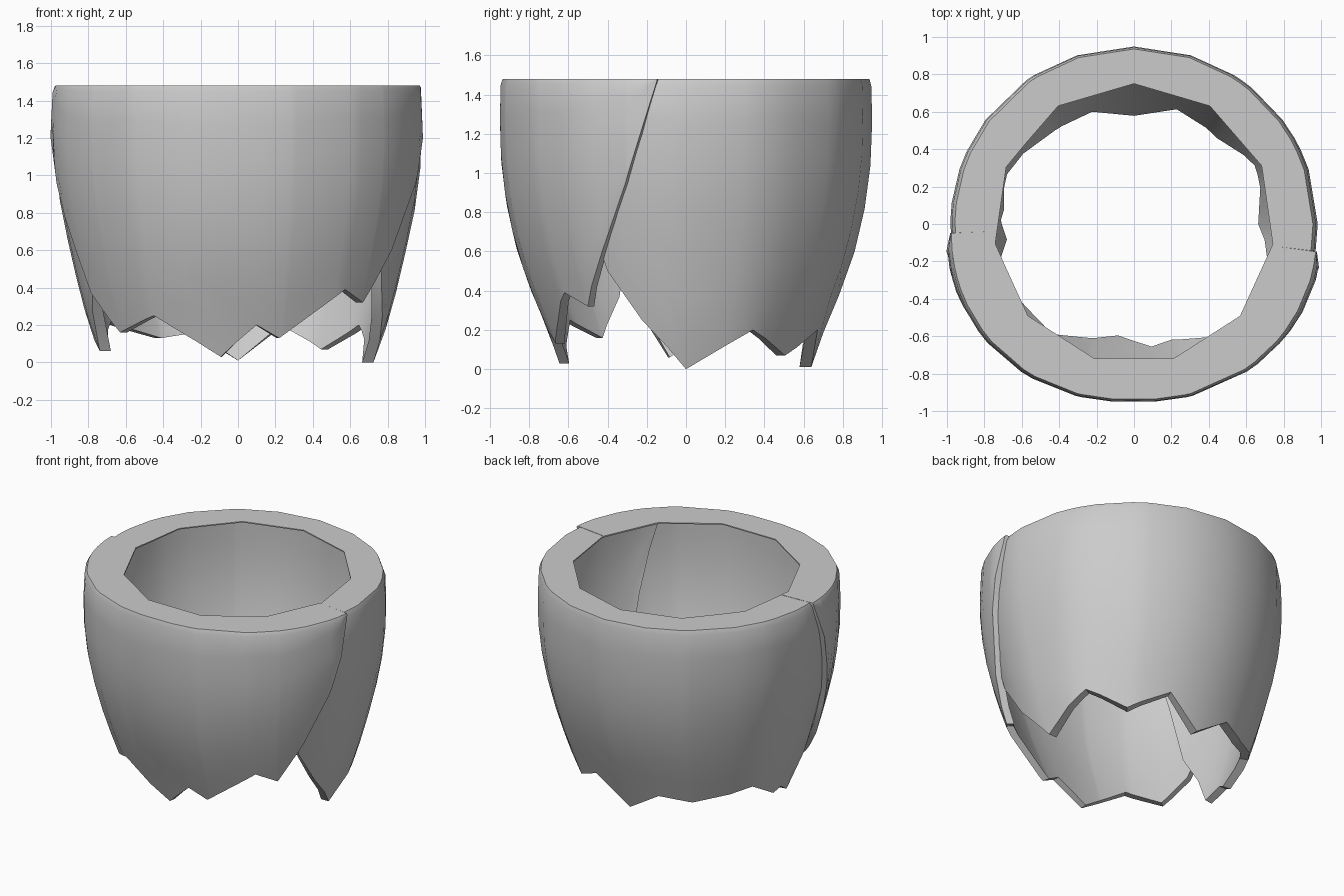
import bpy
from math import sin, cos, radians, pi

if "Cube" in bpy.data.objects:
    bpy.data.objects.remove(bpy.data.objects["Cube"])

# Shared outer profile: z, half-width in x, half-depth in y
OUTER = [(0, .735, .635), (.2, .81, .705), (.4, .865, .79), (.6, .912, .86),
         (.8, .957, .908), (1.0, .987, .938), (1.2, 1.0, .95), (1.45, .988, .945), (1.48, .97, .935)]

# Jagged lower outlines: angle in degrees from +y towards +x, height
FRONT = [(99, 1.47), (104, 1.2), (109, .95), (119, .6), (130, .32), (140, .39), (164, .13),
         (173, .2), (187, .03), (212, .25), (230, .16), (243, .37), (248, .6), (256, .95),
         (261, 1.2), (267, 1.47)]
BACK = [(-135, 1.46), (-118, .5), (-98, .06), (-88, .13), (-83, .1), (-66, .22), (-35, .13),
        (-18, .16), (0, .01), (18, .2), (40, .07), (61, .2), (90, 0), (108, .25), (119, .5), (135, 1.46)]


def lerp(table, k):
    """Piecewise linear lookup of all columns after the first."""
    if k <= table[0][0]:
        return table[0][1:]
    for a, b in zip(table, table[1:]):
        if k <= b[0]:
            f = (k - a[0]) / (b[0] - a[0])
            return tuple(p + (q - p) * f for p, q in zip(a[1:], b[1:]))
    return table[-1][1:]


def polygon(u, n=11):
    """Radius factor that turns the circle of the rim opening into an n-gon."""
    step = 2 * pi / n
    return cos(step / 2) / cos((radians(u) % step) - step / 2)


def panel(name, hem, top, sx, corner, thick):
    # Columns at each hem corner plus regular divisions
    cols = [h[0] for h in hem]
    extra = [18 * i for i in range(-10, 21)] + [360 / 11 * i for i in range(-6, 12)]
    for u in extra:
        if hem[0][0] < u < hem[-1][0] and all(abs(u - c) > .8 for c in cols):
            cols.append(u)
    cols.sort()
    steps = [0, .12, .25, .4, .55, .7, .85, .975, 1]
    verts, faces = [], []
    for u in cols:
        low = lerp(hem, u)[0]
        s, c = sin(radians(u)), cos(radians(u))
        grow = 1 + corner * abs(sin(2 * radians(u)))

        def wall(v, inset):
            z = low + (top - low) * v
            rx, ry = lerp(OUTER, z)
            return ((rx * sx * grow - inset) * s, (ry * grow - inset) * c, z)

        # Outside, flat rim turned inward, then the thin inside wall
        verts += [wall(v, 0) for v in steps]
        g = .75 * polygon(u)
        verts += [(g * s, g * c, top), (g * s, g * c, top - .008)]
        verts += [wall(v, thick) for v in reversed(steps[:-1])]
    n = len(verts) // len(cols)
    for i in range(len(cols) - 1):
        for j in range(n):
            k = (j + 1) % n
            faces.append((i * n + j, i * n + k, (i + 1) * n + k, (i + 1) * n + j))
    # End caps
    faces.append(tuple(reversed(range(n))))
    faces.append(tuple(range((len(cols) - 1) * n, len(cols) * n)))
    me = bpy.data.meshes.new(name)
    me.from_pydata(verts, [], faces)
    me.update()
    ob = bpy.data.objects.new(name, me)
    bpy.context.collection.objects.link(ob)
    # Consistent normals, then smooth shading with sharp rims
    bpy.ops.object.select_all(action='DESELECT')
    ob.select_set(True)
    bpy.context.view_layer.objects.active = ob
    bpy.ops.object.mode_set(mode='EDIT')
    bpy.ops.mesh.select_all(action='SELECT')
    bpy.ops.mesh.normals_make_consistent(inside=False)
    bpy.ops.object.mode_set(mode='OBJECT')
    bpy.ops.object.shade_smooth_by_angle(angle=radians(35))
    return ob


# Back wrap tucked under the overlapping front wrap
panel("back_wrap", BACK, 1.478, .985, 0, .06)
panel("front_wrap", FRONT, 1.48, 1.005, .03, .05)
